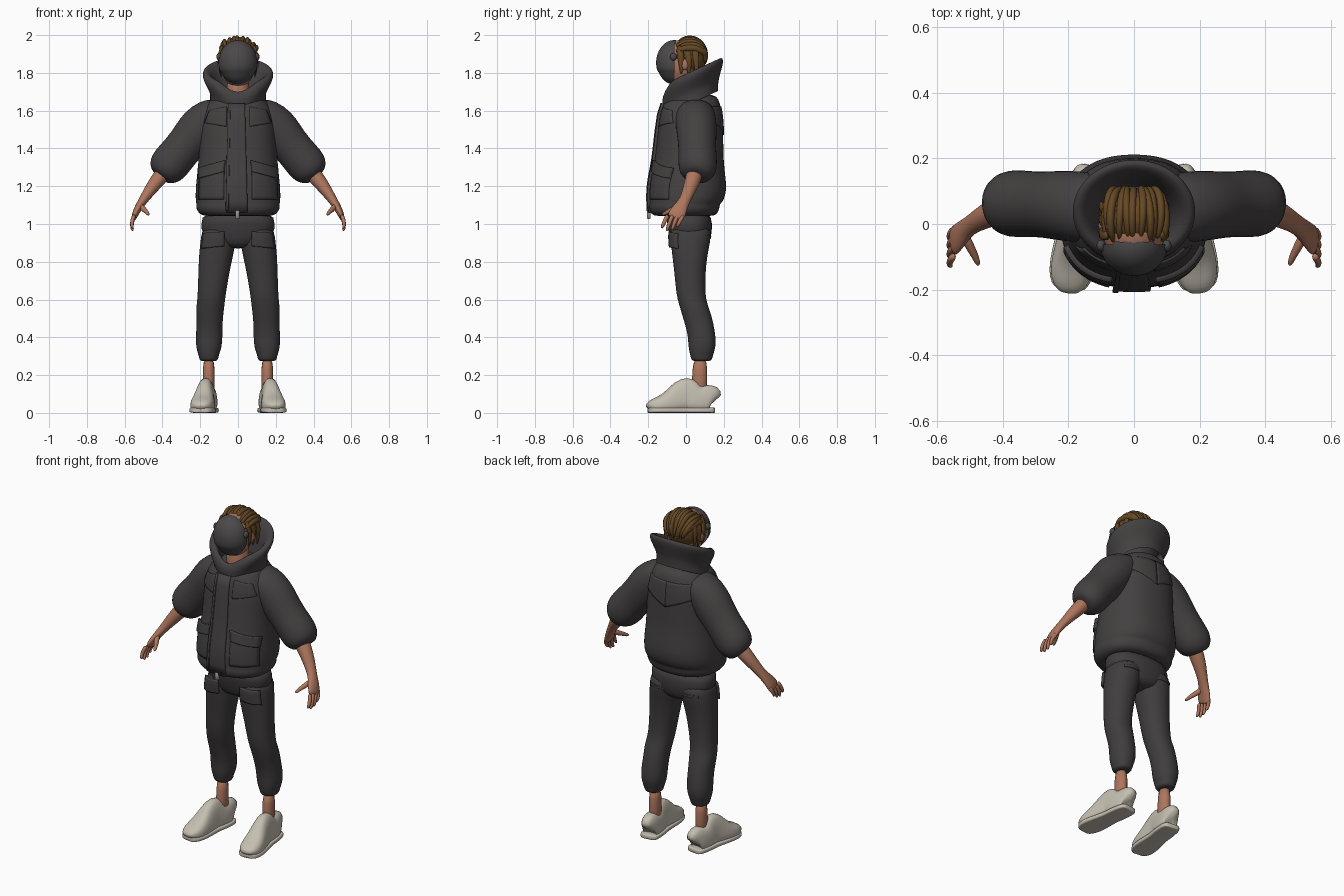
import bpy, bmesh, math
from mathutils import Vector

cube = bpy.data.objects.get("Cube")
if cube:
    bpy.data.objects.remove(cube)


def material(name, rgb):
    m = bpy.data.materials.new(name)
    m.use_nodes = True
    m.diffuse_color = (*rgb, 1)
    bsdf = m.node_tree.nodes["Principled BSDF"]
    bsdf.inputs["Base Color"].default_value = (*rgb, 1)
    bsdf.inputs["Roughness"].default_value = 0.8
    return m


JACKET = material("charcoal cloth", (0.058, 0.052, 0.053))
PANTS = material("dark trouser cloth", (0.052, 0.047, 0.048))
MASK = material("mask grey", (0.07, 0.066, 0.068))
SKIN = material("skin", (0.42, 0.18, 0.11))
HAIR = material("brown hair", (0.13, 0.065, 0.018))
SHOE = material("off white leather", (0.56, 0.52, 0.44))
METAL = material("zip metal", (0.3, 0.3, 0.3))


def finish(name, bm, mat, sub=1):
    bmesh.ops.recalc_face_normals(bm, faces=bm.faces[:])
    for f in bm.faces:
        f.smooth = True
    me = bpy.data.meshes.new(name)
    bm.to_mesh(me)
    bm.free()
    me.materials.append(mat)
    ob = bpy.data.objects.new(name, me)
    bpy.context.collection.objects.link(ob)
    if sub:
        ob.modifiers.new("smooth", "SUBSURF").levels = sub
        ob.modifiers["smooth"].render_levels = sub
    return ob


def loft(name, rings, mat, side=1, flat=False, ref=(0, 1, 0), n=2, slope=0, dip=0,
         segs=20, caps=True, shape=None):
    """Skin rings (x, y, z, half width, half depth), level or square to their path."""
    bm = bmesh.new()
    pts = [Vector(r[:3]) for r in rings]
    loops = []
    for i, (c, r) in enumerate(zip(pts, rings)):
        t = Vector((0, 0, 1)) if flat else (pts[min(i + 1, len(pts) - 1)] - pts[max(i - 1, 0)]).normalized()
        v = Vector(ref)
        v = (v - t * v.dot(t)).normalized()
        u = v.cross(t)
        loop = []
        for k in range(segs):
            a = math.tau * k / segs
            ca, sa = math.cos(a), math.sin(a)
            p = c + u * r[3] * math.copysign(abs(ca) ** (2 / n), ca) \
                  + v * r[4] * math.copysign(abs(sa) ** (2 / n), sa)
            p.z += slope * (p.y - c.y) - dip * max(0, -sa) ** 8
            if shape:
                p = shape(p, c)
            p.x *= side
            loop.append(bm.verts.new(p))
        loops.append(loop)
    for a, b in zip(loops, loops[1:]):
        for k in range(segs):
            j = (k + 1) % segs
            bm.faces.new((a[k], a[j], b[j], b[k]))
    if caps:
        bm.faces.new(loops[0])
        bm.faces.new(loops[-1])
    return finish(name, bm, mat)


def patch(name, target, corners, mat, side=1, back=False, thick=0.012, cells=10):
    """Panel given by four (x, z) corners, wrapped onto a garment."""
    bm = bmesh.new()
    a, b, c, d = [Vector((x * side, 0.5 if back else -0.5, z)) for x, z in corners]
    grid = [[bm.verts.new(a.lerp(b, i / cells).lerp(d.lerp(c, i / cells), j / cells))
             for i in range(cells + 1)] for j in range(cells + 1)]
    for j in range(cells):
        for i in range(cells):
            bm.faces.new((grid[j][i], grid[j][i + 1], grid[j + 1][i + 1], grid[j + 1][i]))
    ob = finish(name, bm, mat, 0)
    w = ob.modifiers.new("wrap", "SHRINKWRAP")
    w.target = target
    w.wrap_method = "PROJECT"
    w.use_project_y = True
    w.use_positive_direction = not back
    w.use_negative_direction = back
    s = ob.modifiers.new("thickness", "SOLIDIFY")
    s.thickness = thick * 2
    s.offset = 0
    return ob


def ball(name, centre, radii, mat, keep=None, warp=None, sub=1):
    bm = bmesh.new()
    bmesh.ops.create_uvsphere(bm, u_segments=32, v_segments=20, radius=1)
    if keep:
        bmesh.ops.delete(bm, geom=[v for v in bm.verts if not keep(v.co)], context="VERTS")
    for v in bm.verts:
        p = warp(v.co.copy()) if warp else v.co
        v.co = [c + q * r for c, q, r in zip(centre, p, radii)]
    return finish(name, bm, mat, sub)


def band(z, y0, y1, w):
    return (0, (y0 + y1) / 2, z, w, (y1 - y0) / 2)


# Jacket body with gathered hem and yoke crease
torso = loft("jacket_body", [
    band(1.04, -.16, .14, .17), band(1.05, -.185, .165, .205), band(1.085, -.2, .18, .225),
    band(1.105, -.195, .178, .22), band(1.12, -.195, .2, .226), band(1.18, -.197, .217, .226),
    band(1.25, -.187, .21, .219), band(1.33, -.168, .2, .21), band(1.45, -.155, .198, .205),
    band(1.52, -.148, .197, .202), band(1.535, -.142, .194, .199), band(1.55, -.144, .195, .198),
    band(1.61, -.132, .187, .18), band(1.66, -.11, .175, .15), band(1.69, -.06, .15, .09)],
    JACKET, flat=True, n=2.3, segs=28)

# Wide standing collar, tilted forward and notched at the throat
loft("collar", [
    (0, .03, 1.64, .15, .14), (0, .028, 1.69, .146, .143), (0, .03, 1.72, .157, .15),
    (0, .034, 1.765, .183, .16), (0, .037, 1.795, .191, .162), (0, .038, 1.815, .178, .15),
    (0, .035, 1.81, .155, .13), (0, .03, 1.77, .128, .112), (0, .025, 1.7, .11, .1),
    (0, .025, 1.64, .1, .09)], JACKET, flat=True, slope=.46, dip=.05, segs=32, caps=False)

# Placket and zip
patch("placket", torso, [(-.058, 1.06), (.05, 1.06), (.035, 1.635), (-.045, 1.635)], JACKET, thick=.014)
patch("placket_edge", torso, [(-.062, 1.07), (-.048, 1.07), (-.038, 1.635), (-.05, 1.635)], JACKET, thick=.02)
bm = bmesh.new()
bmesh.ops.create_cube(bm, size=1)
for v in bm.verts:
    v.co = (v.co.x * .022 - .003, v.co.y * .02 - .197, v.co.z * .045 + 1.05)
bmesh.ops.bevel(bm, geom=bm.edges[:], offset=.004, segments=1, affect="EDGES")
finish("zip_tab", bm, METAL, 0)

# Hips
hips = loft("trouser_hips", [
    band(.87, -.05, .1, .07), band(.9, -.075, .125, .15), band(.95, -.09, .136, .193), band(1.0, -.1, .14, .196),
    band(1.07, -.11, .13, .19)], PANTS, flat=True, n=2.3, segs=28)


def shoe_taper(p, c):
    p.x = c.x + (p.x - c.x) * (1.06 - 2.2 * max(0, p.z - .03))
    p.z = max(p.z, .004)
    return p


for s, word in ((1, "left"), (-1, "right")):
    # Jacket details
    patch(word + "_front_yoke", torso, [(.06, 1.515), (.175, 1.535), (.15, 1.6), (.06, 1.62)], JACKET, s, thick=.005)
    patch(word + "_back_yoke", torso, [(0, 1.47), (.165, 1.54), (.14, 1.62), (0, 1.62)], JACKET, s, True, .005)
    patch(word + "_pocket_flap", torso, [(.075, 1.275), (.2, 1.24), (.2, 1.295), (.065, 1.335)], JACKET, s, thick=.016)
    patch(word + "_pocket", torso, [(.075, 1.13), (.205, 1.13), (.2, 1.27), (.072, 1.3)], JACKET, s, thick=.007)
    # Puffy sleeve
    loft(word + "_sleeve", [
        (.08, .045, 1.61, .07, .1), (.14, .05, 1.575, .1, .108), (.2, .055, 1.515, .117, .11),
        (.25, .058, 1.45, .108, .104), (.3, .06, 1.39, .102, .1), (.355, .062, 1.325, .108, .105),
        (.387, .062, 1.285, .1, .1), (.408, .06, 1.258, .072, .078), (.415, .058, 1.25, .05, .055)],
        JACKET, s)
    # Bare forearm and hand
    loft(word + "_forearm", [
        (.36, .055, 1.31, .045, .046), (.42, .04, 1.24, .042, .044), (.465, .017, 1.18, .033, .036),
        (.503, -.006, 1.125, .024, .028), (.528, -.03, 1.085, .021, .04), (.546, -.05, 1.05, .017, .047),
        (.552, -.06, 1.025, .012, .043)], SKIN, s, segs=16)
    for i, finger in enumerate(("index", "middle", "ring", "little")):
        y = -.1 + .027 * i
        drop = (.052, .066, .062, .045)[i]
        loft(f"{word}_{finger}_finger", [
            (.548, y + .005, 1.05, .012, .013), (.558, y - .008, 1.025, .012, .012),
            (.563, y - .02, 1.03 - drop * .6, .0105, .011), (.559, y - .027, 1.035 - drop, .009, .009),
            (.556, y - .029, 1.03 - drop, .004, .004)], SKIN, s, segs=8)
    loft(word + "_thumb", [
        (.52, -.025, 1.1, .016, .018), (.502, -.065, 1.08, .016, .017), (.485, -.095, 1.065, .012, .012),
        (.476, -.118, 1.053, .01, .01), (.473, -.126, 1.048, .004, .004)], SKIN, s, ref=(0, 0, 1), segs=8)
    # Trouser leg gathered at the ankle
    leg = loft(word + "_trouser_leg", [
        (.155, .083, .272, .042, .046), (.155, .083, .285, .05, .056), (.155, .083, .3, .053, .06),
        (.155, .083, .315, .058, .064), (.154, .085, .35, .069, .073), (.153, .084, .4, .071, .074),
        (.151, .075, .45, .07, .075), (.15, .062, .5, .07, .078), (.148, .047, .55, .075, .077),
        (.142, .03, .6, .074, .076), (.136, .024, .66, .077, .079), (.128, .021, .74, .083, .083),
        (.118, .02, .82, .09, .092), (.111, .022, .87, .093, .1), (.102, .025, .93, .095, .108),
        (.096, .025, 1.0, .09, .11)], PANTS, s, flat=True, n=2.2)
    patch(word + "_thigh_flap", leg, [(.075, .885), (.185, .87), (.175, .95), (.075, .96)], PANTS, s, thick=.014)
    patch(word + "_seat_seam", leg, [(.04, .925), (.16, .925), (.16, .94), (.04, .94)], PANTS, s, True, .004)
    # Ankle
    loft(word + "_ankle", [(.155, .07, .08, .034, .045), (.155, .072, .16, .031, .04), (.155, .075, .3, .035, .042)],
         SKIN, s, flat=True, segs=16)
    # Trainer: (y, height, half width) from heel to toe, plus a flat sole
    stations = [(.15, .12, .03), (.142, .15, .045), (.11, .15, .052), (.06, .142, .054), (.03, .17, .053),
                (.008, .196, .051), (-.03, .172, .054), (-.08, .122, .061), (-.13, .092, .064),
                (-.17, .075, .058), (-.194, .058, .042), (-.2, .04, .022)]
    loft(word + "_shoe", [(.172 - .13 * y, y, h / 2, w, h / 2) for y, h, w in stations],
         SHOE, s, ref=(0, 0, 1), n=2.7, shape=shoe_taper)
    loft(word + "_sole", [(.172 - .13 * y, y * 1.01, .014, w + .006, .014) for y, h, w in stations],
         SHOE, s, ref=(0, 0, 1), n=5)
    # Mask strap button and ear
    ball(word + "_strap_button", (.1 * s, -.066, 1.885), (.014, .018, .02), MASK, sub=0)
    ball(word + "_ear", (.094 * s, -.005, 1.845), (.015, .02, .03), SKIN, sub=0)

# Head and neck
loft("neck", [(0, .0, 1.6, .075, .075), (0, .0, 1.68, .062, .066), (0, .0, 1.8, .06, .066)], SKIN, flat=True)
ball("head", (0, -.025, 1.85), (.094, .11, .125), SKIN)


# Face mask: front shell with a step at the chin seam
def chin_step(p):
    return p * .95 if p.z < -.36 else p


ball("face_mask", (0, -.062, 1.853), (.104, .097, .121), MASK, keep=lambda p: p.y < .12, warp=chin_step)


# Hair: ridged cap, swept-back locks and side strands
def ridges(p):
    return p * (1 + .02 * math.sin(16 * math.atan2(p.x, p.z + .4)))


ball("hair_cap", (0, .02, 1.885), (.103, .09, .105), HAIR, keep=lambda p: p.z > -.75 and p.y > -.95 + max(0, -p.z), warp=ridges)
for i in range(11):
    side = (i - 5) / 5
    lean = side * 1.25
    path = []
    for k in range(8):
        f = k / 7
        a = math.radians(-52 + 165 * f) + .1 * math.sin(i * 2.3)
        r = (.009, .015, .018, .019, .019, .018, .015, .006)[k]
        path.append((.098 * math.sin(lean) * math.cos(a * .55) + .006 * math.sin(3 * f + i * 2),
                     .018 + .088 * math.sin(a),
                     1.885 + .1 * math.cos(a) * math.cos(lean * .85), r, r * .75))
    loft(f"hair_lock_{i + 1}", path, HAIR, ref=(1, 0, 0), segs=8)
for s, word in ((1, "left"), (-1, "right")):
    for j in range(3):
        y = -.035 + .04 * j
        loft(f"{word}_side_strand_{j + 1}", [
            (.08, y, 1.95, .01, .018), (.1, y + .004, 1.9, .01, .02), (.1, y + .012, 1.85, .009, .017),
            (.088, y + .01, 1.79 - .01 * j, .004, .006)], HAIR, s, segs=8)
